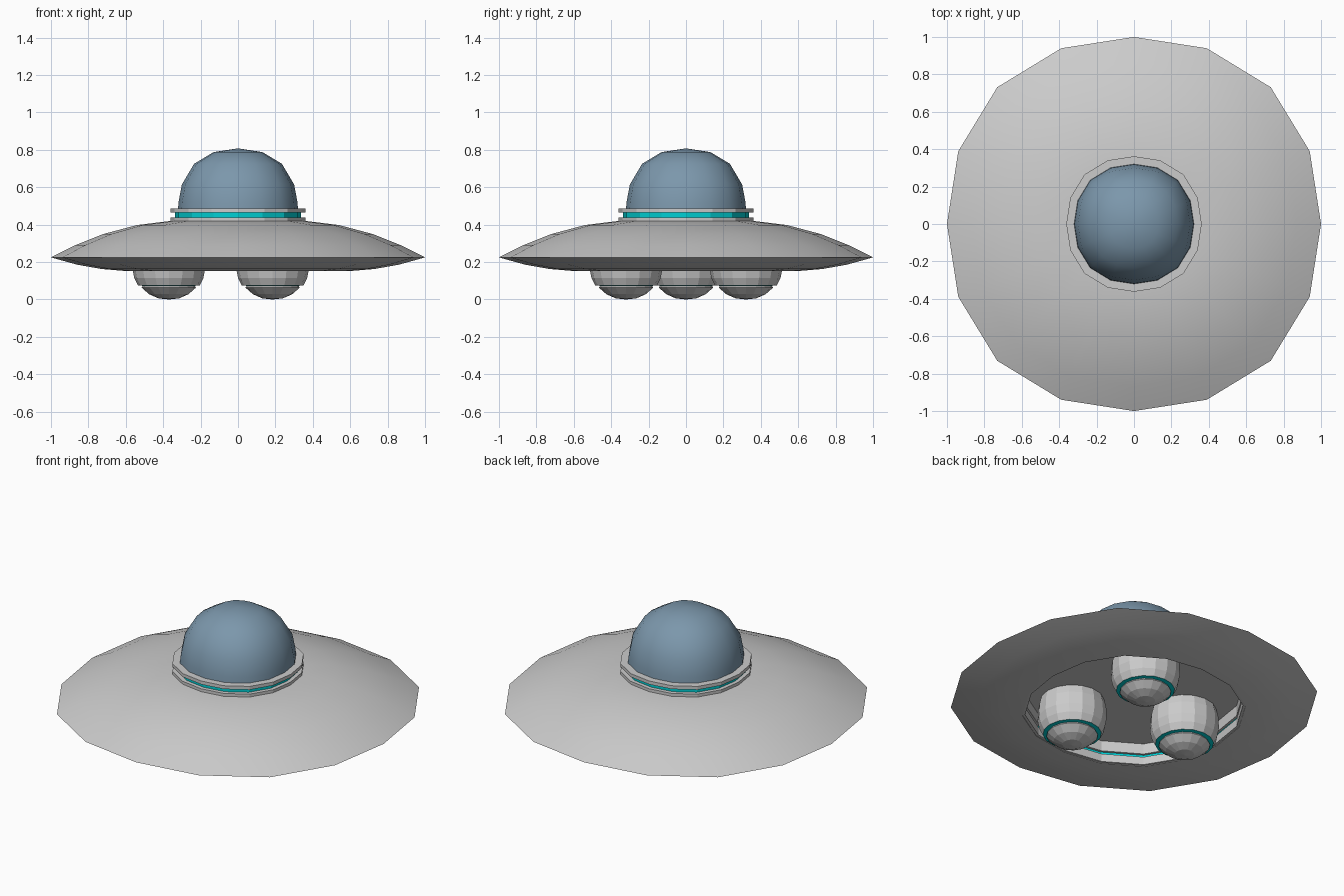
import bpy, bmesh, math

if "Cube" in bpy.data.objects:
    bpy.data.objects.remove(bpy.data.objects["Cube"])


def material(name, colour):
    m = bpy.data.materials.new(name)
    m.diffuse_color = colour
    m.use_nodes = True
    m.node_tree.nodes["Principled BSDF"].inputs["Base Color"].default_value = m.diffuse_color
    return m


GLASS = material("blue_glass", (0.20, 0.31, 0.41, 1))
GLOW = material("cyan_glow", (0.0, 0.62, 0.65, 1))


def lathe(name, profile, mat=None, centre=(0, 0), smooth=None, boxy=True, closed=False):
    """Spin (radius, z) points into 16 sides; boxy swells the diagonals a little."""
    bm = bmesh.new()
    rings = []
    for r, z in profile:
        if r == 0:
            rings.append([bm.verts.new((centre[0], centre[1], z))] * 16)
            continue
        ring = []
        for i in range(16):
            a = i * math.tau / 16
            k = r * (1 + 0.034 * math.sin(2 * a) ** 2) if boxy else r
            ring.append(bm.verts.new((centre[0] + k * math.cos(a),
                                      centre[1] + k * math.sin(a), z)))
        rings.append(ring)
    pairs = list(zip(rings, rings[1:]))
    if closed:
        pairs.append((rings[-1], rings[0]))
    for lo, hi in pairs:
        for i in range(16):
            j = (i + 1) % 16
            loop = list(dict.fromkeys((lo[i], lo[j], hi[j], hi[i])))
            if len(loop) > 2:
                bm.faces.new(loop)
    bmesh.ops.recalc_face_normals(bm, faces=bm.faces)
    mesh = bpy.data.meshes.new(name)
    bm.to_mesh(mesh)
    bm.free()
    obj = bpy.data.objects.new(name, mesh)
    bpy.context.collection.objects.link(obj)
    if mat:
        mesh.materials.append(mat)
    if smooth:
        bpy.ops.object.select_all(action='DESELECT')
        obj.select_set(True)
        bpy.context.view_layer.objects.active = obj
        bpy.ops.object.shade_smooth_by_angle(angle=math.radians(smooth))
    return obj


def band(name, r_in, r_out, z0, z1, mat=None):
    """Flat ring with a rectangular section."""
    lathe(name, [(r_in, z0), (r_out, z0), (r_out, z1), (r_in, z1)], mat, closed=True)


# Saucer hull: upper shell, sharp rim, underside and recessed bay
lathe("hull", [(0, 0.42), (0.36, 0.42), (0.54, 0.398), (0.72, 0.35), (0.87, 0.29),
               (1.0, 0.225), (0.86, 0.186), (0.73, 0.163), (0.61, 0.153),
               (0.61, 0.19), (0.63, 0.19), (0.63, 0.29), (0, 0.29)], smooth=25)

# Rings lining the bay below
band("bay_upper_ring", 0.595, 0.63, 0.225, 0.29)
band("bay_glow_ring", 0.61, 0.63, 0.205, 0.225, GLOW)
band("bay_lower_ring", 0.595, 0.615, 0.156, 0.205)

# Collar under the dome
band("collar_lower_ring", 0.30, 0.362, 0.415, 0.438)
band("collar_glow_ring", 0.30, 0.338, 0.438, 0.465, GLOW)
band("collar_upper_ring", 0.30, 0.362, 0.465, 0.486)

# Cockpit dome
lathe("dome", [(0.322, 0.465), (0.318, 0.52), (0.30, 0.615), (0.235, 0.725),
               (0.13, 0.788), (0, 0.808)], GLASS, smooth=40)

# Three landing pods
for n in range(3):
    a = math.pi + n * math.tau / 3
    c = (0.37 * math.cos(a), 0.37 * math.sin(a))
    lathe(f"pod_body_{n + 1}", [(0.18, 0.29), (0.192, 0.24), (0.195, 0.165),
                                (0.185, 0.115), (0.165, 0.075)], centre=c, boxy=False)
    lathe(f"pod_glow_{n + 1}", [(0.165, 0.075), (0.138, 0.073)], GLOW, c, boxy=False)
    lathe(f"pod_cap_{n + 1}", [(0.138, 0.075), (0.145, 0.063), (0.105, 0.028),
                               (0.055, 0.006), (0, 0)], centre=c, boxy=False)
